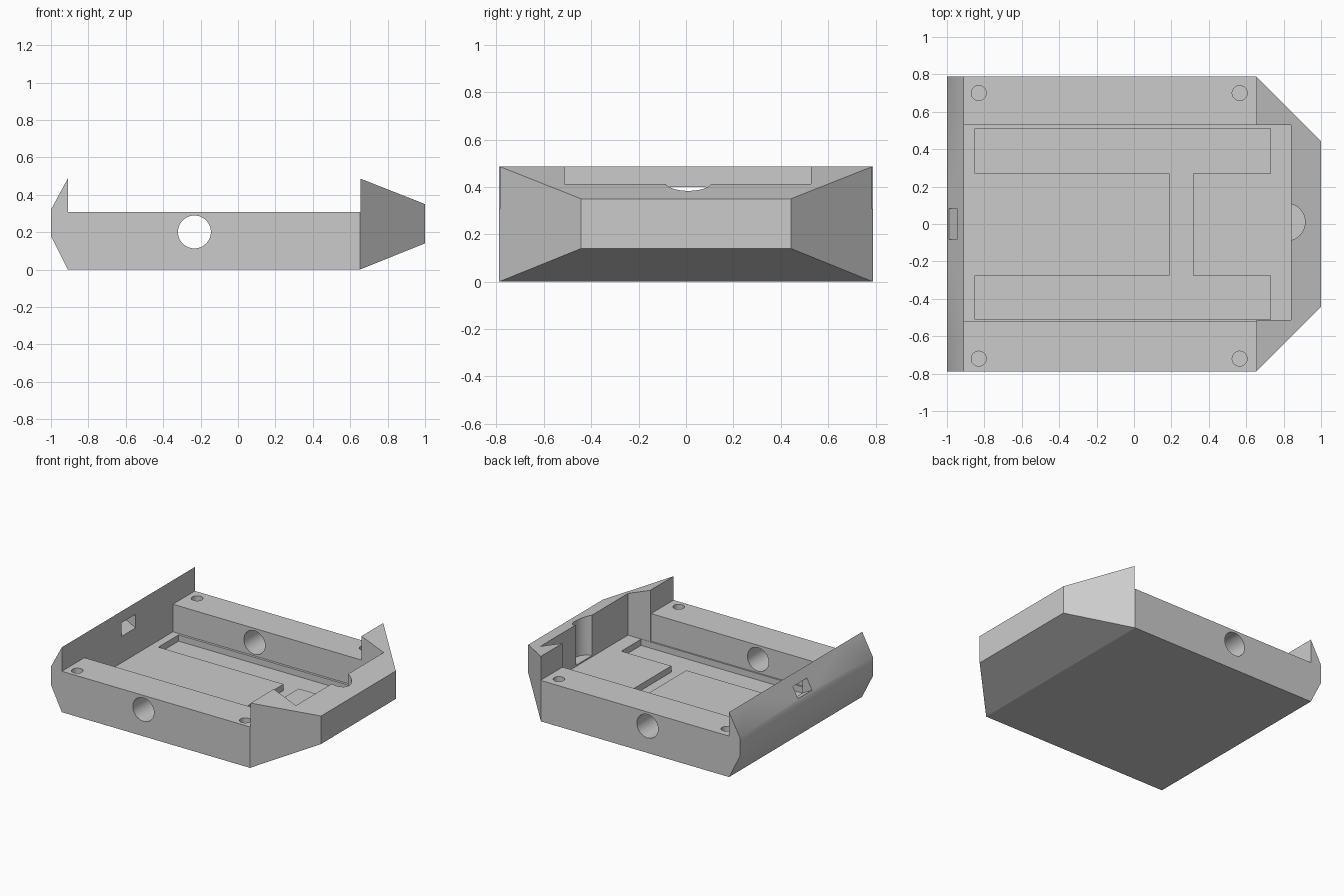
import bpy, bmesh
from mathutils import Matrix

cube = bpy.data.objects.get("Cube")
if cube:
    bpy.data.objects.remove(cube, do_unlink=True)

grey = bpy.data.materials.new("plain_grey")
grey.use_nodes = True
colour = (0.6, 0.6, 0.6, 1)
grey.diffuse_color = colour
grey.node_tree.nodes["Principled BSDF"].inputs["Base Color"].default_value = colour

WIDTH = 0.789
INNER_X, NOSE_X = -0.91, 0.652
TOP_Z, RIM_Z, FLOOR_Z, RECESS_Z = 0.487, 0.307, 0.1, 0.053


def make_object(name, bm):
    mesh = bpy.data.meshes.new(name)
    bm.to_mesh(mesh)
    bm.free()
    mesh.materials.append(grey)
    obj = bpy.data.objects.new(name, mesh)
    bpy.context.collection.objects.link(obj)
    return obj


def cut(body, cutter):
    """Subtract a cutter, apply the result and discard the cutter."""
    cutter.hide_render = True
    mod = body.modifiers.new("cut", "BOOLEAN")
    mod.operation, mod.solver, mod.object = "DIFFERENCE", "EXACT", cutter
    graph = bpy.context.evaluated_depsgraph_get()
    mesh = bpy.data.meshes.new_from_object(body.evaluated_get(graph))
    body.modifiers.clear()
    body.data = mesh
    bpy.data.objects.remove(cutter, do_unlink=True)


def box(x, y, z, matrix=Matrix()):
    bm = bmesh.new()
    bmesh.ops.create_cube(bm, size=1)
    for v in bm.verts:
        for i, span in enumerate((x, y, z)):
            v.co[i] = span[0] if v.co[i] < 0 else span[1]
    bm.transform(matrix)
    return make_object("box_cutter", bm)


def cylinder(centre, radius, depth, axis="Z"):
    bm = bmesh.new()
    turn = Matrix.Rotation(1.5707963, 4, "X") if axis == "Y" else Matrix()
    bmesh.ops.create_cone(bm, cap_ends=True, segments=48, radius1=radius,
                          radius2=radius, depth=depth,
                          matrix=Matrix.Translation(centre) @ turn)
    return make_object("round_cutter", bm)


# Solid outer shell: bevelled tail wall, full section, tapered nose
bm = bmesh.new()
sections = [(INNER_X, 0, TOP_Z, WIDTH), (-1, 0.18, 0.32, WIDTH),
            (NOSE_X, 0, TOP_Z, WIDTH), (1, 0.14, 0.35, 0.443)]
for x, low, high, half in sections:
    for y in (-half, half):
        for z in (low, high):
            bm.verts.new((x, y, z))
bmesh.ops.convex_hull(bm, input=bm.verts)
bmesh.ops.dissolve_limit(bm, angle_limit=0.01, verts=bm.verts, edges=bm.edges)
bmesh.ops.recalc_face_normals(bm, faces=bm.faces)
body = make_object("lower_case", bm)

# Side rims, central pocket and its slightly narrower end in the nose
cut(body, box((INNER_X, 0.655), (-1, 1), (RIM_Z, 1)))
cut(body, box((INNER_X, 0.655), (-0.522, 0.528), (FLOOR_Z, 1)))
cut(body, box((0.6, 0.84), (-0.512, 0.528), (FLOOR_Z, 1)))

# Shallow recess in the floor: two long bays and a cross channel
for y in ((0.27, 0.51), (-0.51, -0.275)):
    cut(body, box((-0.85, 0.73), y, (RECESS_Z, 0.2)))
cut(body, box((0.19, 0.315), (-0.4, 0.4), (RECESS_Z, 0.2)))

# Rounded finger slot behind the nose, its base just above the floor
cut(body, cylinder((0.815, 0.01, FLOOR_Z + 0.51), 0.1, 1))

# Window driven square through the sloping tail wall
tilt = Matrix.Translation((-0.968, 0, 0.38)) @ Matrix.Rotation(0.487, 4, "Y")
cut(body, box((-0.15, 0.15), (-0.082, 0.084), (-0.045, 0.045), tilt))

# Cross bore through both side rims
cut(body, cylinder((-0.233, 0, 0.201), 0.088, 2, "Y"))

# Screw holes in the rims
for x in (-0.83, 0.565):
    for y in (0.7, -0.72):
        cut(body, cylinder((x, y, RIM_Z), 0.04, 0.24))

# Smooth bores with crisp edges, and a softly shaded tail
bpy.context.view_layer.objects.active = body
body.select_set(True)
bpy.ops.object.shade_smooth_by_angle(angle=0.2)
mesh = body.data
for edge in mesh.edges:
    a, b = (mesh.vertices[i].co for i in edge.vertices)
    if max(a.x, b.x) < -0.995 and abs(a.y - b.y) > 0.1:
        edge.use_edge_sharp = False
